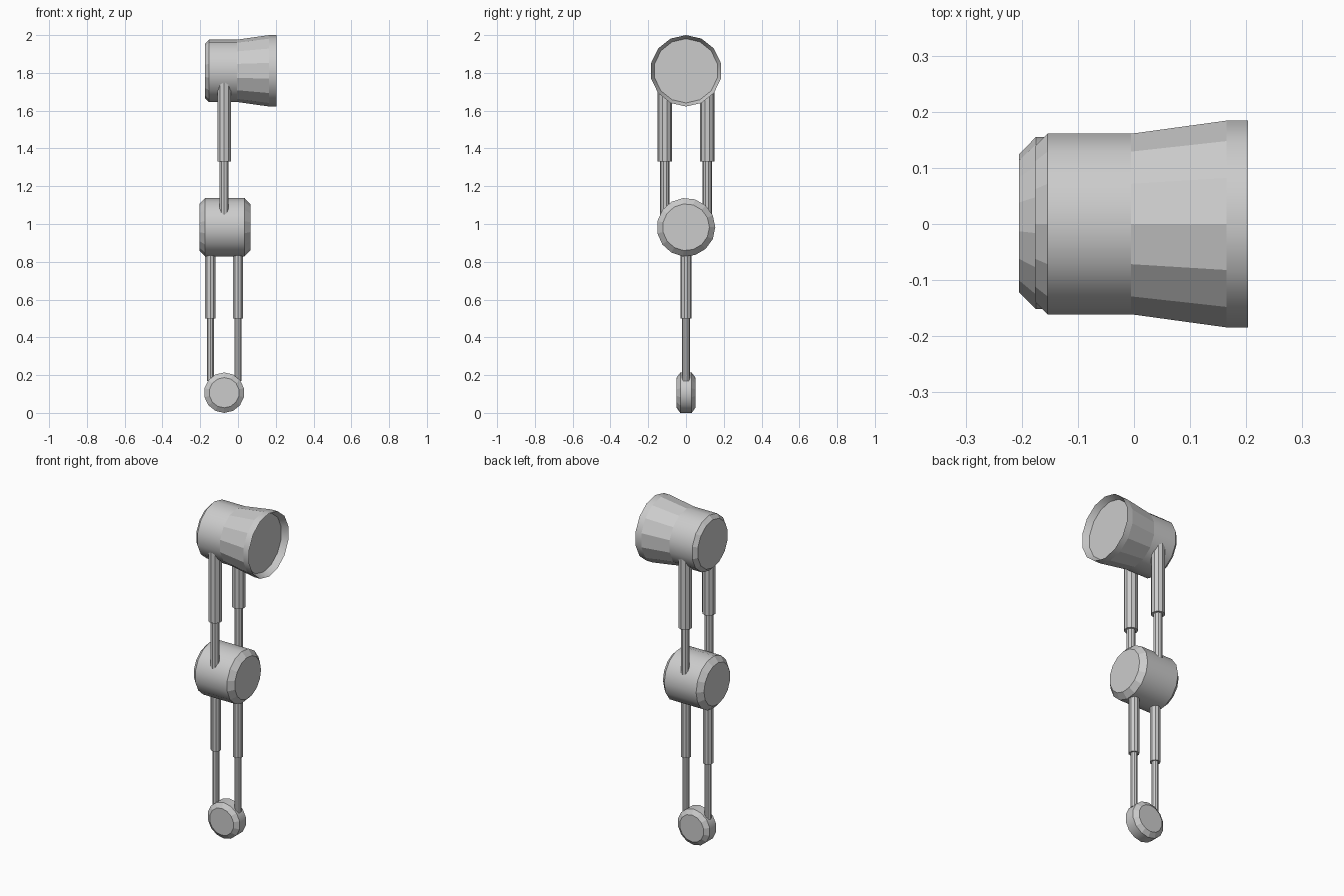
import bpy, bmesh
from math import cos, sin, pi
from mathutils import Vector

if "Cube" in bpy.data.objects:
    bpy.data.objects.remove(bpy.data.objects["Cube"])


def lathe(name, profile, sides, axis, centre, phase=0.0, flat=()):
    """Closed solid of revolution from (position along axis, radius) rings.
    Bands listed in flat keep flat facets; the others are smooth."""
    bm = bmesh.new()
    rings = []
    for t, r in profile:
        ring = []
        for i in range(sides):
            a = phase + 2 * pi * i / sides
            u, v = r * cos(a), r * sin(a)
            co = {'X': (t, u, v), 'Y': (v, t, u), 'Z': (u, v, t)}[axis]
            ring.append(bm.verts.new(Vector(co) + Vector(centre)))
        rings.append(ring)
    for k in range(len(rings) - 1):
        a, b = rings[k], rings[k + 1]
        for i in range(sides):
            j = (i + 1) % sides
            f = bm.faces.new((a[i], a[j], b[j], b[i]))
            f.smooth = k not in flat
    bm.faces.new(rings[0])
    bm.faces.new(rings[-1])
    bmesh.ops.recalc_face_normals(bm, faces=bm.faces)
    for e in bm.edges:
        e.smooth = e.calc_face_angle(0) < 0.5
    me = bpy.data.meshes.new(name)
    bm.to_mesh(me)
    bm.free()
    ob = bpy.data.objects.new(name, me)
    bpy.context.collection.objects.link(ob)
    return ob


def telescopic_arm(name, x, y, z_low, z_joint, z_high, r_rod, r_sleeve):
    """Thin rod sliding into a thicker sleeve above it."""
    lathe(name + "_rod", [(z_low, r_rod), (z_joint + 0.03, r_rod)], 10, 'Z', (x, y, 0), pi / 10)
    lathe(name + "_sleeve", [(z_joint, r_sleeve), (z_high, r_sleeve)], 10, 'Z', (x, y, 0), pi / 10)


CX = -0.073

# Flared lamp head with bevelled back and recessed front disc
lathe("lamp_head",
      [(-0.176, 0.143), (-0.154, 0.165), (-0.005, 0.165), (0.165, 0.189),
       (0.203, 0.189), (0.168, 0.17)],
      14, 'X', (0, 0, 1.811), pi / 14, flat=(0, 2))

# Middle drum with bevelled ends
lathe("middle_drum",
      [(-0.135, 0.124), (-0.105, 0.155), (0.105, 0.155), (0.135, 0.124)],
      15, 'X', (-0.07, 0, 0.983), flat=(0, 2))

# Small foot wheel lying across the other axis
lathe("foot_disc",
      [(-0.05, 0.08), (-0.03, 0.107), (0.03, 0.107), (0.05, 0.08)],
      14, 'Y', (CX, 0, 0.107), flat=(0, 2))

# Upper pair of arms, front and back; lower pair, left and right
for side, s in (("a", -1), ("b", 1)):
    telescopic_arm("upper_arm_" + side, CX, s * 0.112, 1.0, 1.33, 1.77, 0.025, 0.038)
    telescopic_arm("lower_arm_" + side, CX + s * 0.073, 0, 0.168, 0.5, 0.88, 0.02, 0.029)
